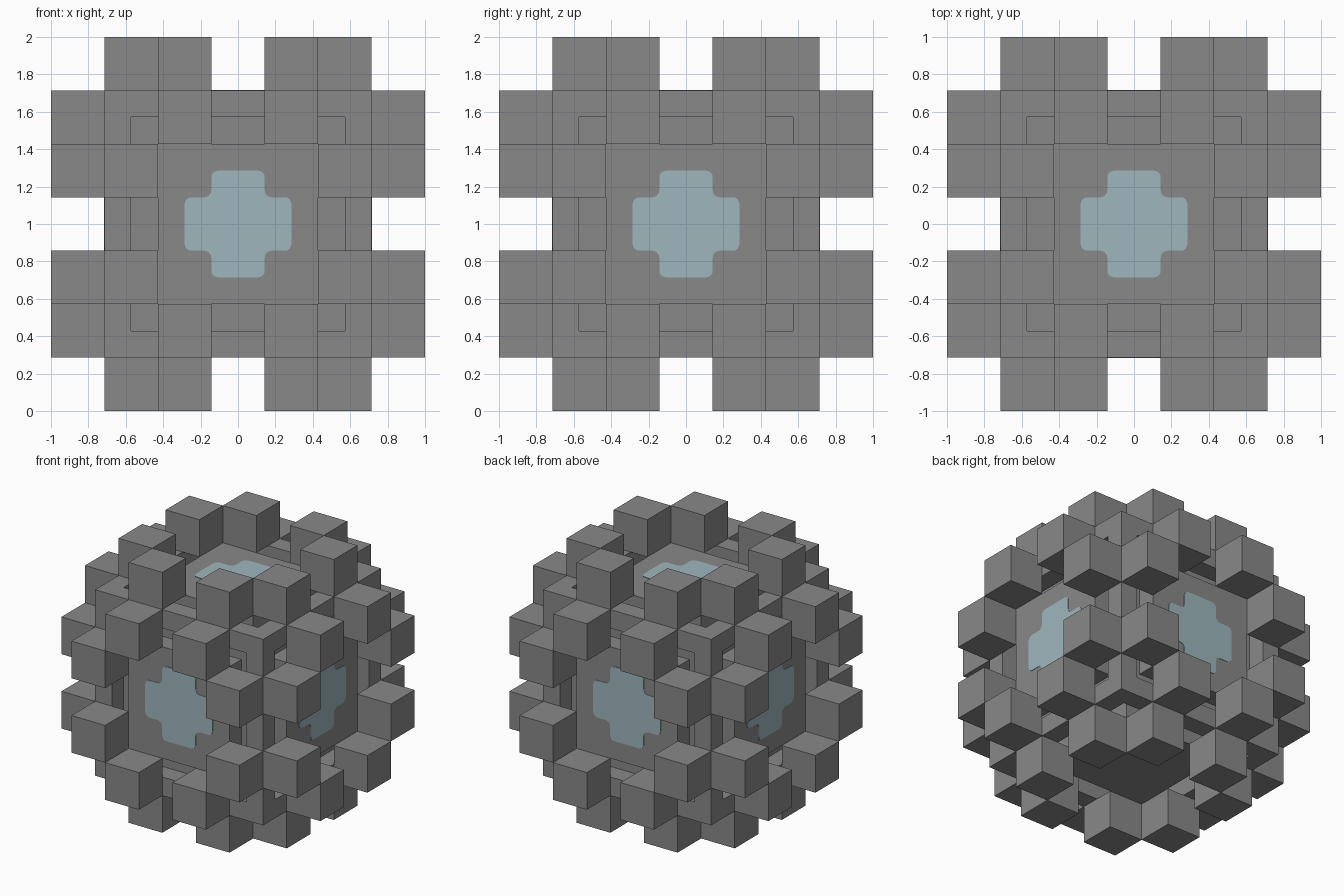
import bpy
import bmesh
from itertools import permutations, product
from mathutils import Matrix, Vector

CELL = 2 / 7                      # grid unit: seven cells across
CENTRE = Vector((0, 0, 1))

if "Cube" in bpy.data.objects:
    bpy.data.objects.remove(bpy.data.objects["Cube"])


def material(name, colour):
    mat = bpy.data.materials.new(name)
    mat.use_nodes = True
    mat.diffuse_color = colour
    mat.node_tree.nodes["Principled BSDF"].inputs["Base Color"].default_value = colour
    return mat


def finish(bm, name, mat):
    """Scale from cells to units, lift to the ground and link."""
    bmesh.ops.transform(bm, matrix=Matrix.Translation(CENTRE) @ Matrix.Scale(CELL, 4),
                        verts=bm.verts)
    bmesh.ops.recalc_face_normals(bm, faces=bm.faces)
    mesh = bpy.data.meshes.new(name)
    bm.to_mesh(mesh)
    bm.free()
    mesh.materials.append(mat)
    obj = bpy.data.objects.new(name, mesh)
    bpy.context.collection.objects.link(obj)
    return obj


def push(bm, faces, depth):
    """Extrude each face along its own normal and return the moved faces."""
    moved = []
    for face in faces:
        normal = face.normal.copy()
        new = bmesh.ops.extrude_face_region(bm, geom=[face])["geom"]
        bmesh.ops.translate(bm, vec=normal * depth,
                            verts=[v for v in new if isinstance(v, bmesh.types.BMVert)])
        moved += [f for f in new if isinstance(f, bmesh.types.BMFace)]
        bmesh.ops.delete(bm, geom=[face], context='FACES_ONLY') if face.is_valid else None
    bm.normal_update()
    return moved


grey = material("stone grey", (0.25, 0.25, 0.25, 1))
blue = material("pale blue", (0.34, 0.47, 0.51, 1))

# Body: a cube with a square groove around a raised panel on each side
bm = bmesh.new()
bmesh.ops.create_cube(bm, size=5)
bm.normal_update()
panels = list(bm.faces)
bmesh.ops.inset_individual(bm, faces=panels, thickness=0.5, use_even_offset=True)
panels = push(bm, panels, -0.5)
bmesh.ops.inset_individual(bm, faces=panels, thickness=0.5, use_even_offset=True)
push(bm, panels, 0.5)
finish(bm, "body", grey)

# Studs: eight cubes standing in a ring on every side
bm = bmesh.new()
for order in permutations((1, 2, 3)):
    for signs in product((-1, 1), repeat=3):
        place = Vector(a * s for a, s in zip(order, signs))
        bmesh.ops.create_cube(bm, size=1, matrix=Matrix.Translation(place))
finish(bm, "outer_cubes", grey)

# Windows: thin rounded crosses on every panel but the underside
windows = {"front": (0, -1, 0), "back": (0, 1, 0), "left": (1, 0, 0),
           "right": (-1, 0, 0), "top": (0, 0, 1)}
quarter = [(1, -0.5), (1, 0.5), (0.5, 0.5)]
for side, direction in windows.items():
    bm = bmesh.new()
    outline = []
    for turn in range(4):
        for x, y in quarter:
            for _ in range(turn):
                x, y = -y, x
            outline.append(bm.verts.new((x, y, 0)))
    bm.faces.new(outline)
    bmesh.ops.bevel(bm, geom=list(bm.verts), offset=0.13, segments=4,
                    profile=0.5, affect='VERTICES')
    bm.normal_update()
    new = bmesh.ops.extrude_face_region(bm, geom=list(bm.faces))["geom"]
    bmesh.ops.translate(bm, vec=(0, 0, 0.012),
                        verts=[v for v in new if isinstance(v, bmesh.types.BMVert)])
    normal = Vector(direction)
    turn = normal.to_track_quat('Z', 'Y').to_matrix().to_4x4()
    bmesh.ops.transform(bm, matrix=Matrix.Translation(normal * 2.5) @ turn, verts=bm.verts)
    finish(bm, side + "_window", blue)
